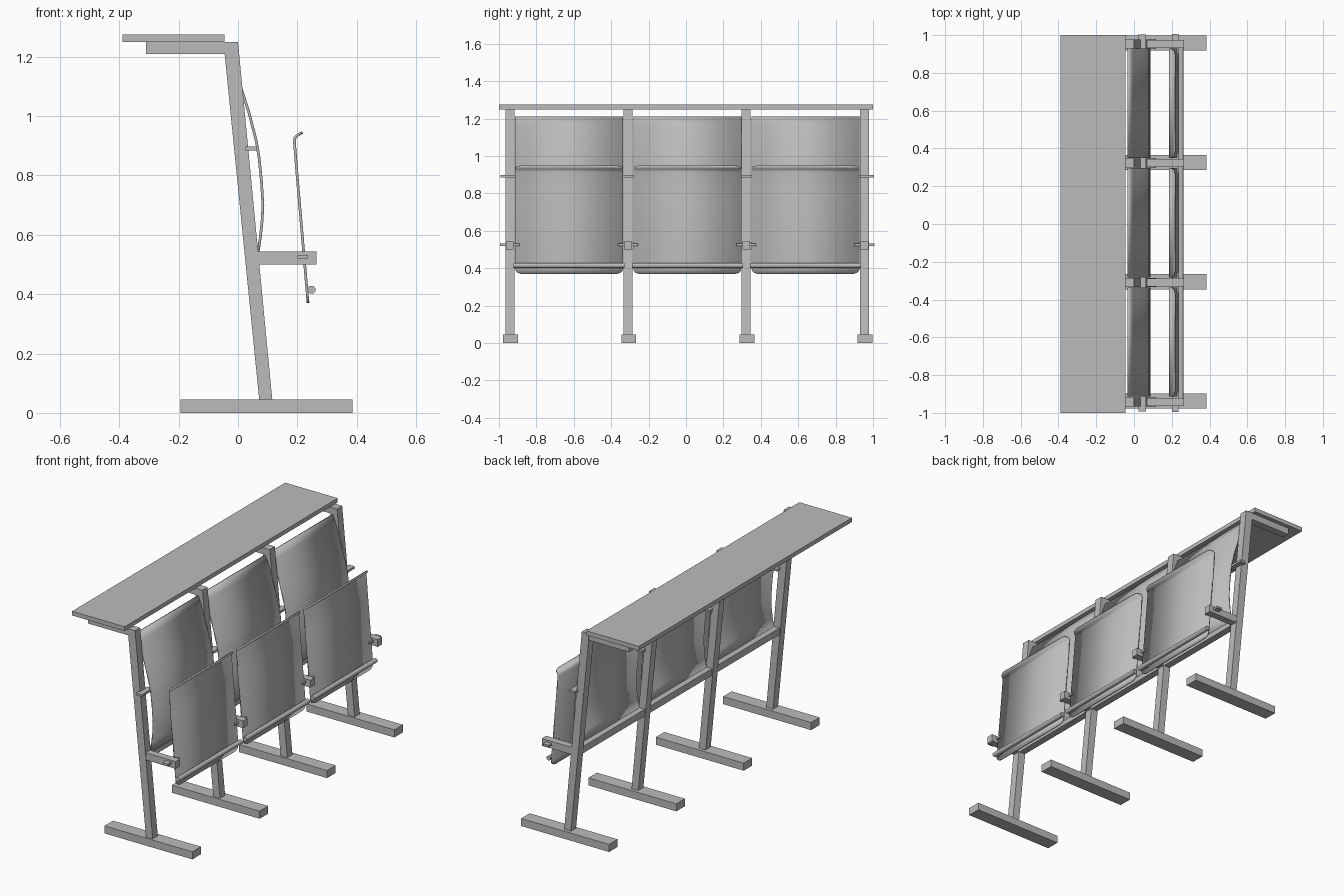
import bpy, bmesh, math
from mathutils import Matrix

cube = bpy.data.objects.get("Cube")
if cube:
    bpy.data.objects.remove(cube)

grey = bpy.data.materials.new("light_grey")
grey.use_nodes = True
grey.diffuse_color = (0.5, 0.5, 0.5, 1)
grey.node_tree.nodes["Principled BSDF"].inputs["Base Color"].default_value = (0.5, 0.5, 0.5, 1)


def finish(bm, name):
    bmesh.ops.recalc_face_normals(bm, faces=bm.faces)
    mesh = bpy.data.meshes.new(name)
    bm.to_mesh(mesh)
    bm.free()
    mesh.materials.append(grey)
    ob = bpy.data.objects.new(name, mesh)
    bpy.context.collection.objects.link(ob)
    return ob


def prism(name, profile, y, width):
    """Side profile in x, z extruded along y, centred on y."""
    bm = bmesh.new()
    face = bm.faces.new([bm.verts.new((x, y - width / 2, z)) for x, z in profile])
    ext = bmesh.ops.extrude_face_region(bm, geom=[face])
    bmesh.ops.translate(bm, vec=(0, width, 0),
                        verts=[v for v in ext["geom"] if isinstance(v, bmesh.types.BMVert)])
    return finish(bm, name)


def box(name, x0, x1, z0, z1, y, width):
    return prism(name, [(x0, z0), (x1, z0), (x1, z1), (x0, z1)], y, width)


def smooth(ob):
    bpy.ops.object.select_all(action="DESELECT")
    ob.select_set(True)
    bpy.context.view_layer.objects.active = ob
    bpy.ops.object.shade_smooth_by_angle(angle=math.radians(35))


def panel(name, path, y, width, radius=0):
    """Thin sheet following a side path, with optional rounded corners."""
    rows = [(*path[0], 0.0)]
    for (x0, z0), (x1, z1) in zip(path, path[1:]):
        length = math.hypot(x1 - x0, z1 - z0)
        steps = max(1, round(length / 0.006)) if radius else 1
        start = rows[-1][2]
        for i in range(1, steps + 1):
            t = i / steps
            rows.append((x0 + (x1 - x0) * t, z0 + (z1 - z0) * t, start + length * t))
    total = rows[-1][2]
    # Keep only the rows needed for corners and bends
    bends = set(path)
    rows = [r for r in rows if r[:2] in bends or min(r[2], total - r[2]) <= radius]
    bm = bmesh.new()
    last = None
    for x, z, s in rows:
        cut = max(0, radius - min(s, total - s))
        half = width / 2 - radius + math.sqrt(max(0, radius ** 2 - cut ** 2))
        pair = [bm.verts.new((x, y + side * half, z)) for side in (-1, 1)]
        if last:
            bm.faces.new((last[0], last[1], pair[1], pair[0]))
        last = pair
    ob = finish(bm, name)
    mod = ob.modifiers.new("thickness", "SOLIDIFY")
    mod.thickness = 0.009
    mod.offset = 0
    smooth(ob)


def rod(name, x, z, y, length, radius):
    bm = bmesh.new()
    bmesh.ops.create_cone(bm, cap_ends=True, segments=20, radius1=radius, radius2=radius, depth=length,
                          matrix=Matrix.Translation((x, y, z)) @ Matrix.Rotation(math.pi / 2, 4, "X"))
    smooth(finish(bm, name))


post_ys = [-0.942 + 0.632 * i for i in range(4)]

# Long writing desk along the rear
box("desk_top", -0.39, -0.045, 1.25, 1.275, 0, 2.0)

# Four leaning frames with foot, desk bracket and seat arm
for y in post_ys:
    box("foot", -0.193, 0.385, 0, 0.045, y + 0.004, 0.08)
    prism("post", [(0.072, 0.04), (0.116, 0.04), (0, 1.25), (-0.045, 1.25), (-0.045, 1.21)], y, 0.048)
    box("desk_bracket", -0.31, -0.03, 1.21, 1.25, y, 0.044)
    box("seat_arm", 0.05, 0.265, 0.5, 0.543, y, 0.042)
    box("seat_pivot", 0.2, 0.236, 0.52, 0.532, y, 0.106)
    box("back_bracket", 0.025, 0.064, 0.885, 0.898, y, 0.1)

# Beam joining the frames
box("cross_beam", 0.028, 0.07, 0.5, 0.54, 0.006, post_ys[3] - post_ys[0])

# Three backrests, tipped-up seats and seat rods
back_path = [(-0.03, 1.21), (-0.012, 1.165), (0.006, 1.115), (0.036, 1.015), (0.062, 0.915), (0.071, 0.86),
             (0.079, 0.78), (0.084, 0.7), (0.081, 0.645), (0.075, 0.59), (0.066, 0.53)]
seat_path = [(0.236, 0.37), (0.2, 0.79), (0.19, 0.915), (0.191, 0.926), (0.198, 0.934), (0.217, 0.945)]
for a, b in zip(post_ys, post_ys[1:]):
    mid = (a + b) / 2 + 0.001
    panel("backrest", back_path, mid, 0.578)
    panel("seat", seat_path, mid, 0.578, 0.032)
    rod("seat_rod", 0.248, 0.415, mid, 0.594, 0.0135)
